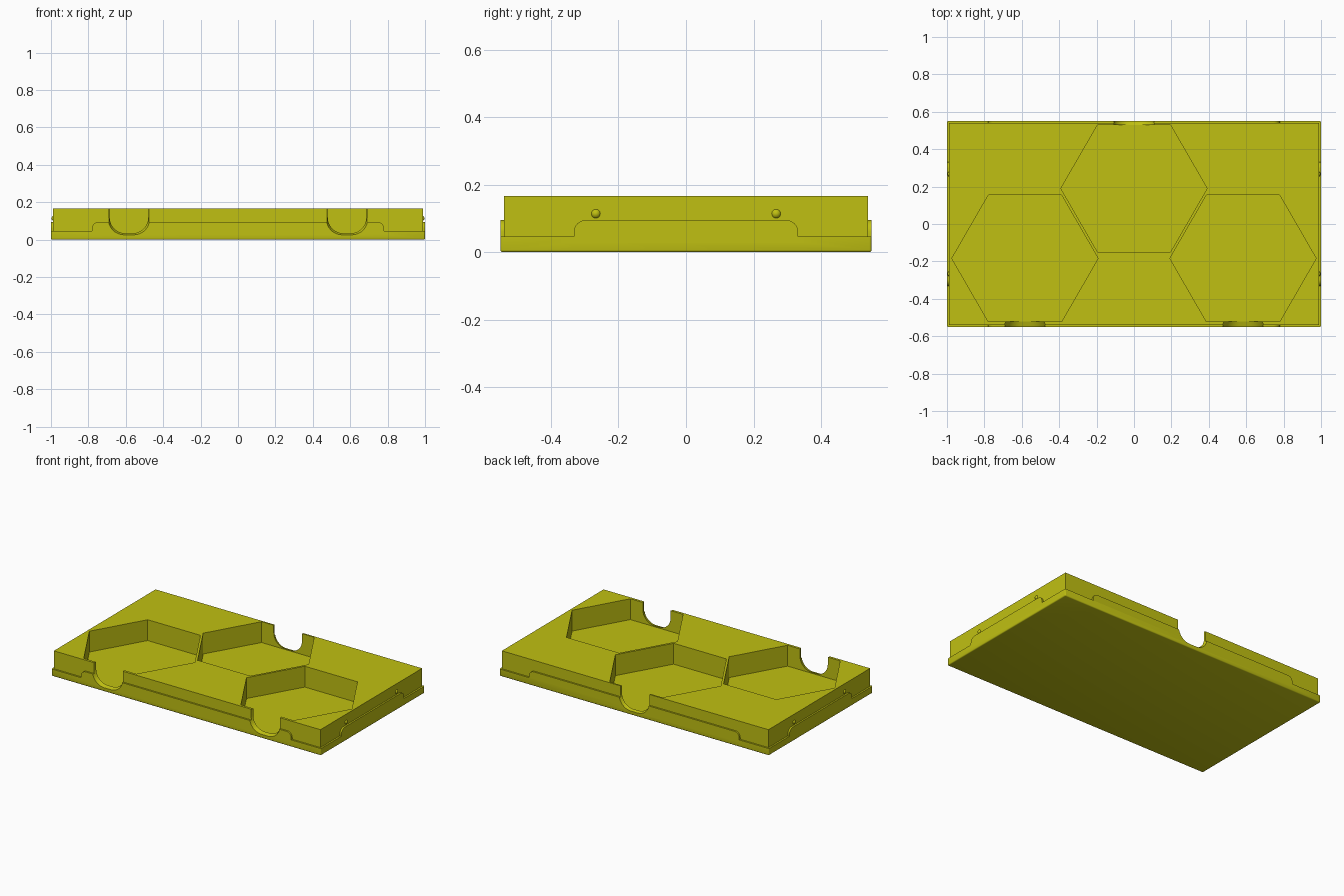
import bpy, bmesh
from math import sin, cos, pi, radians
from mathutils import Matrix, Vector

old = bpy.data.objects.get("Cube")
if old:
    bpy.data.objects.remove(old)

# Overall sizes
HX, HY = 1.0, 0.55            # half size of the base rim
STEP = 0.011                  # how far the upper body sits in from the rim
RIM_Z, RAISED_Z, TOP_Z = 0.047, 0.095, 0.167
FLOOR_Z = 0.027
HEX_R = 0.391

yellow = bpy.data.materials.new("mustard yellow")
yellow.use_nodes = True
colour = (0.53, 0.53, 0.006, 1)
yellow.diffuse_color = colour
yellow.node_tree.nodes["Principled BSDF"].inputs["Base Color"].default_value = colour


def make_object(name, bm):
    bmesh.ops.recalc_face_normals(bm, faces=bm.faces)
    mesh = bpy.data.meshes.new(name)
    bm.to_mesh(mesh)
    bm.free()
    mesh.materials.append(yellow)
    obj = bpy.data.objects.new(name, mesh)
    bpy.context.collection.objects.link(obj)
    return obj


def loft(name, ring_a, ring_b):
    """Closed solid between two rings with the same number of points."""
    bm = bmesh.new()
    a = [bm.verts.new(p) for p in ring_a]
    b = [bm.verts.new(p) for p in ring_b]
    bm.faces.new(a)
    bm.faces.new(b)
    for i in range(len(a)):
        j = (i + 1) % len(a)
        bm.faces.new((a[i], a[j], b[j], b[i]))
    return make_object(name, bm)


def box(name, hx, hy, z0, z1):
    bm = bmesh.new()
    size = Matrix.Diagonal((2 * hx, 2 * hy, z1 - z0, 1))
    place = Matrix.Translation((0, 0, (z0 + z1) / 2))
    bmesh.ops.create_cube(bm, size=1, matrix=place @ size)
    return make_object(name, bm)


def arc(cx, cz, r, start, end, steps=10):
    angles = [radians(start + (end - start) * i / steps) for i in range(steps + 1)]
    return [(cx + r * cos(t), cz + r * sin(t)) for t in angles]


def combine(target, tool, operation):
    mod = target.modifiers.new(operation.lower(), 'BOOLEAN')
    mod.operation, mod.object, mod.solver = operation, tool, 'EXACT'
    bpy.context.view_layer.objects.active = target
    bpy.ops.object.modifier_apply(modifier=mod.name)
    bpy.data.objects.remove(tool)


# Base rim with softened upright and bottom edges
bm = bmesh.new()
bmesh.ops.create_cube(bm, size=1, matrix=Matrix.Translation((0, 0, RIM_Z / 2))
                      @ Matrix.Diagonal((2 * HX, 2 * HY, RIM_Z, 1)))
soft = [e for e in bm.edges if min(v.co.z for v in e.verts) < 0.001]
bmesh.ops.bevel(bm, geom=soft, offset=0.007, segments=3, profile=0.5, affect='EDGES')
tray = make_object("tray", bm)

# Upper body
combine(tray, box("upper_body", HX - STEP, HY - STEP, 0.02, TOP_Z), 'UNION')


# Raised middle stretch of the rim on each side
def raised_rim(half_length, distance, turn):
    r = 0.035
    profile = [(-half_length, 0.03), (half_length, 0.03)]
    profile += arc(half_length - r, RAISED_Z - r, r, 0, 90)
    profile += arc(-half_length + r, RAISED_Z - r, r, 90, 180)
    rot = Matrix.Rotation(turn, 3, 'Z')
    rings = [[rot @ Vector((u, -d, z)) for u, z in profile]
             for d in (distance, distance - 0.03)]
    combine(tray, loft("raised_rim", *rings), 'UNION')


for k in range(4):
    raised_rim(*((0.78, HY) if k % 2 == 0 else (0.332, HX)), k * pi / 2)

# Snap bumps on the short ends
for side in (-1, 1):
    for y in (-0.267, 0.267):
        bm = bmesh.new()
        bmesh.ops.create_uvsphere(bm, u_segments=20, v_segments=12, radius=0.015)
        bmesh.ops.translate(bm, verts=bm.verts,
                            vec=(side * (HX - STEP - 0.007), y, 0.114))
        combine(tray, make_object("snap_bump", bm), 'UNION')

# Hexagonal pockets
for cx, cy in ((0, 0.19), (-0.583, -0.184), (0.583, -0.184)):
    corners = [(cx + HEX_R * cos(i * pi / 3), cy + HEX_R * sin(i * pi / 3))
               for i in range(6)]
    combine(tray, loft("hex_pocket", [(x, y, FLOOR_Z) for x, y in corners],
                       [(x, y, 0.3) for x, y in corners]), 'DIFFERENCE')


# Flared finger notches opening each pocket to the nearest long side
def notch_profile(cx, half, bottom):
    r = 0.085
    return ([(cx + half, 0.3)]
            + arc(cx + half - r, bottom + r, r, 0, -90)
            + arc(cx - half + r, bottom + r, r, -90, -180)
            + [(cx - half, 0.3)])


for cx, side in ((-0.583, -1), (0.583, -1), (0, 1)):
    outer = [(x, side * 0.555, z) for x, z in notch_profile(cx, 0.112, 0.024)]
    inner = [(x, side * 0.518, z) for x, z in notch_profile(cx, 0.102, 0.035)]
    combine(tray, loft("finger_notch", outer, inner), 'DIFFERENCE')

# Smooth curves, crisp edges
bpy.ops.object.select_all(action='DESELECT')
tray.select_set(True)
bpy.context.view_layer.objects.active = tray
bpy.ops.object.shade_smooth_by_angle(angle=radians(30))
